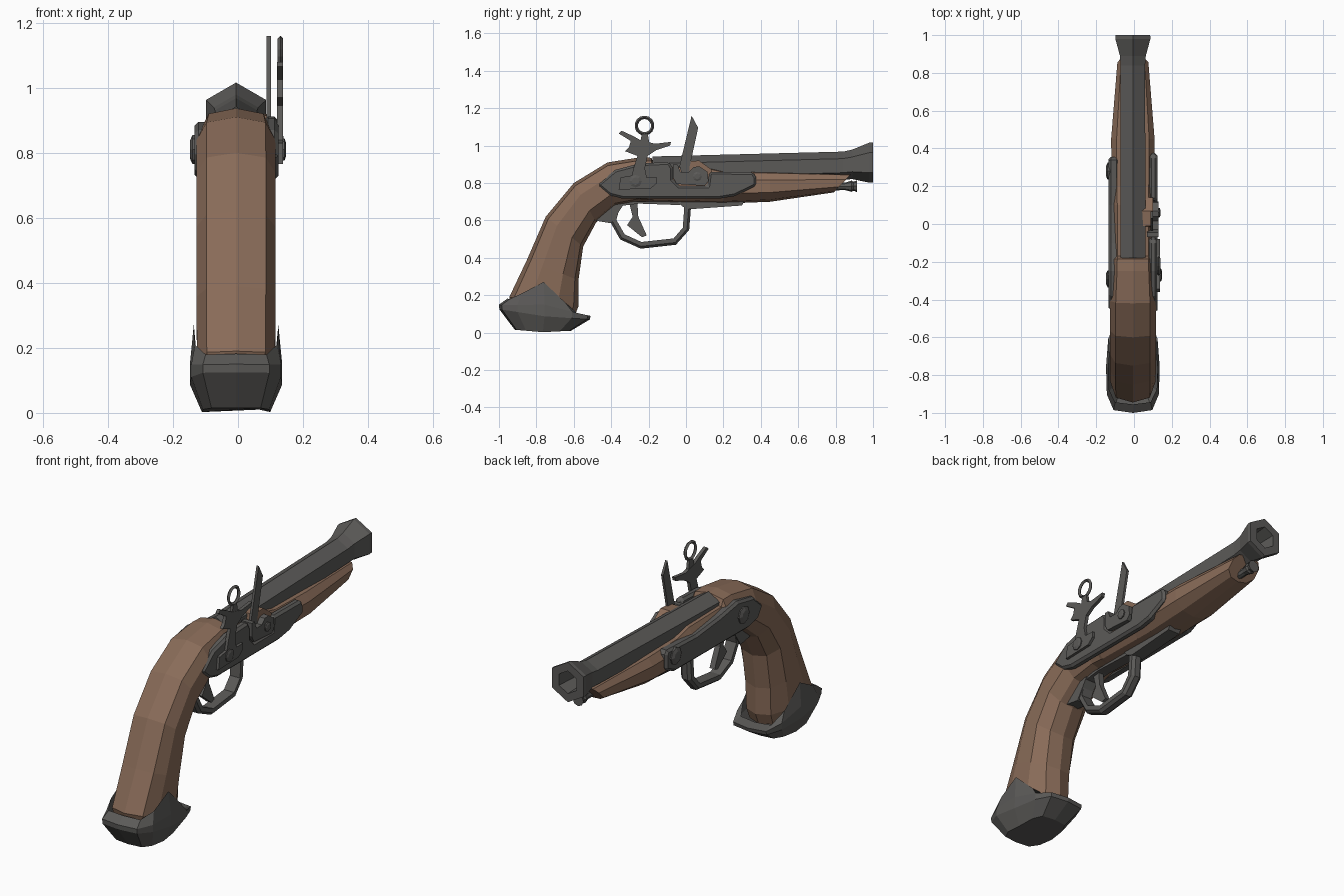
import bpy, bmesh, math

if "Cube" in bpy.data.objects:
    bpy.data.objects.remove(bpy.data.objects["Cube"])

CX = -0.006  # the gun body sits slightly left of the lock


def material(name, rgb):
    m = bpy.data.materials.new(name)
    m.diffuse_color = (*rgb, 1)
    m.use_nodes = True
    m.node_tree.nodes["Principled BSDF"].inputs["Base Color"].default_value = m.diffuse_color
    return m


WOOD = material("walnut wood", (0.25, 0.148, 0.098))
STEEL = material("dark steel", (0.105, 0.102, 0.097))


def finish(name, bm, mat):
    bmesh.ops.recalc_face_normals(bm, faces=bm.faces[:])
    me = bpy.data.meshes.new(name)
    bm.to_mesh(me)
    bm.free()
    me.materials.append(mat)
    ob = bpy.data.objects.new(name, me)
    bpy.context.collection.objects.link(ob)
    return ob


def loft(name, rings, mat, cap_end=True):
    """Skin a list of equal-length point rings."""
    bm = bmesh.new()
    vs = [[bm.verts.new(p) for p in r] for r in rings]
    n = len(vs[0])
    for a, b in zip(vs, vs[1:]):
        for i in range(n):
            j = (i + 1) % n
            bm.faces.new((a[i], a[j], b[j], b[i]))
    bm.faces.new(vs[0])
    if cap_end:
        bm.faces.new(vs[-1])
    return finish(name, bm, mat)


def section(top, bot, hw, prof, bump=0):
    """Symmetric ring from the top/back point to the bottom/front point."""
    def pt(t, w, s):
        lift = bump * max(0, 1 - abs(t - 0.5) * 2.2)
        return (CX + s * w * hw, top[0] + (bot[0] - top[0]) * t,
                top[1] + (bot[1] - top[1]) * t + lift)
    return ([pt(t, w, 1) for t, w in prof] +
            [pt(t, w, -1) for t, w in prof[-2:0:-1]])


def tube(name, rings, n, mat, axis="y"):
    """Round part along y (rings: y, z, r) or along x (rings: x, y, z, r)."""
    out = []
    for r in rings:
        rad = r[-1]
        ang = [2 * math.pi * i / n for i in range(n)]
        if axis == "y":
            out.append([(CX + rad * math.sin(a), r[0], r[1] + rad * math.cos(a)) for a in ang])
        else:
            out.append([(r[0], r[1] + rad * math.sin(a), r[2] + rad * math.cos(a)) for a in ang])
    return loft(name, out, mat)


def plate(name, pts, x0, x1, mat, bevel=0):
    """Side-view outline (y, z) extruded from x0 to x1."""
    ob = loft(name, [[(x, y, z) for y, z in pts] for x in (x0, x1)], mat)
    if bevel:
        m = ob.modifiers.new("edge", "BEVEL")
        m.width, m.segments = bevel, 1
        m.limit_method, m.angle_limit = "ANGLE", math.radians(60)
    return ob


# Wooden stock: grip, wrist and fore-end
stock_prof = [(0, 0), (.07, .75), (.3, 1), (.7, 1), (.93, .6), (1, 0)]
stock = [((-.93, .14), (-.60, .08), .115), ((-.945, .19), (-.575, .14), .12),
         ((-.85, .39), (-.575, .28), .122), ((-.75, .62), (-.55, .46), .122),
         ((-.60, .80), (-.48, .59), .122), ((-.42, .91), (-.38, .675), .121),
         ((-.25, .937), (-.25, .70), .112), ((-.185, .935), (-.185, .695), .11),
         ((-.17, .90), (-.17, .695), .11), ((.10, .895), (.10, .69), .11),
         ((.20, .87), (.20, .69), .112), ((.45, .865), (.45, .70), .115),
         ((.885, .85), (.79, .75), .082)]
loft("stock", [section(*s, stock_prof) for s in stock], WOOD)

# Raised wood beside the pan
plate("pan_shoulder", [(-.02, .84), (-.01, .915), (.07, .92), (.14, .87), (.14, .84)], .04, .1, WOOD)

# Steel butt cap with peaked sides
cap_prof = [(0, 0), (.03, .72), (.2, .97), (.5, 1), (.8, .92), (.97, .68), (1, 0)]
cap = [((-.915, .015), (-.615, .01), .105, -.01), ((-.998, .125), (-.515, .07), .142, -.01),
       ((-1.0, .15), (-.51, .09), .142, .03), ((-.955, .182), (-.568, .10), .13, .13)]
loft("butt_cap", [section(t, b, w, cap_prof, u) for t, b, w, u in cap], STEEL, False)

# Six-sided barrel with flared, hollow muzzle
tube("barrel", [(-.18, .865, .077), (.84, .893, .075), (.89, .9, .079), (.98, .909, .107),
                (1, .91, .106), (1, .91, .06), (.86, .905, .05)], 6, STEEL)

# Ramrod tip under the muzzle
tube("ramrod", [(.74, .78, .02), (.85, .782, .02), (.885, .783, .03), (.895, .783, .024),
                (.915, .783, .032)], 8, STEEL)

# Lock plate on the right, side plate on the left
plate("lock_plate", [(-.475, .79), (-.38, .87), (-.25, .905), (-.09, .912), (-.07, .88),
                     (-.07, .82), (-.035, .785), (.115, .785), (.125, .86), (.36, .858),
                     (.375, .83), (.375, .785), (.26, .73), (.18, .717), (-.34, .717),
                     (-.41, .735)], .08, .124, STEEL, .012)
plate("side_plate", [(-.46, .80), (-.38, .87), (-.25, .895), (-.1, .87), (.1, .85), (.34, .86),
                     (.355, .84), (.355, .76), (.28, .725), (-.34, .72), (-.42, .74)],
      -.134, -.08, STEEL, .012)
for name, y, z, r in (("front_bolt", .28, .81, .045), ("rear_bolt", -.29, .81, .045)):
    tube(name, [(-.12, y, z, r), (-.14, y, z, r), (-.148, y, z, r * .6)], 8, STEEL, "x")

# Flash pan and its screw
plate("flash_pan", [(-.07, .83), (-.05, .795), (.10, .785), (.12, .81), (.115, .86),
                    (.07, .89), (.04, .885), (.015, .86), (-.03, .86), (-.045, .9), (-.07, .9)],
      .07, .13, STEEL)
tube("pan_screw", [(.12, .06, .835, .025), (.136, .06, .835, .025), (.14, .06, .835, .015)],
     8, STEEL, "x")

# Frizzen: upright striking blade
plate("frizzen", [(-.02, .84), (-.035, .89), (.03, 1.16), (.065, 1.095), (.02, .89), (.02, .84)],
      .088, .101, STEEL)

# Hammer with jaws, screw and ring
plate("hammer", [(-.36, .765), (-.35, .83), (-.29, .84), (-.28, .88), (-.26, .945), (-.325, .97),
                 (-.305, .99), (-.295, 1.025), (-.36, 1.065), (-.345, 1.08), (-.28, 1.05),
                 (-.245, 1.03), (-.165, 1.01), (-.08, 1.02), (-.085, 1.0), (-.16, .975),
                 (-.205, .945), (-.22, .88), (-.21, .83), (-.155, .83), (-.155, .80),
                 (-.19, .77)], .12, .138, STEEL)
plate("ring_stem", [(-.245, 1.02), (-.235, 1.065), (-.205, 1.065), (-.195, 1.01)], .122, .137, STEEL)
tube("hammer_screw", [(.12, -.27, .81, .034), (.143, -.27, .81, .034), (.148, -.27, .81, .02)],
     8, STEEL, "x")
bpy.ops.mesh.primitive_torus_add(location=(.13, -.222, 1.107), rotation=(0, math.pi / 2, 0),
                                 major_segments=14, minor_segments=4,
                                 major_radius=.044, minor_radius=.009)
ring = bpy.context.object
ring.name = "hammer_ring"
ring.data.materials.append(STEEL)

# Trigger guard: strip swept along a side-view path
path = [(.01, .69), (.0, .555), (-.06, .487), (-.24, .467), (-.34, .512), (-.39, .60), (-.37, .68)]
rings = []
for i, (y, z) in enumerate(path):
    a, b = path[max(i - 1, 0)], path[min(i + 1, len(path) - 1)]
    dy, dz = b[0] - a[0], b[1] - a[1]
    k = .018 / math.hypot(dy, dz)
    ny, nz = -dz * k, dy * k
    rings.append([(CX + sx * w, y + s * ny, z + s * nz)
                  for sx, w, s in ((-1, .03, -1), (1, .03, -1), (1, .03, .3), (1, .015, 1),
                                   (-1, .015, 1), (-1, .03, .3))])
loft("trigger_guard", rings, STEEL)
plate("guard_front_plate", [(-.04, .70), (.31, .70), (.30, .68), (.02, .66), (-.02, .675)],
      CX - .035, CX + .035, STEEL)
plate("guard_rear_plate", [(-.49, .60), (-.40, .585), (-.37, .63), (-.33, .69), (-.38, .70)],
      CX - .035, CX + .035, STEEL)
plate("guard_tang", [(-.39, .70), (-.37, .675), (-.25, .69), (-.03, .682), (-.03, .70)],
      CX - .03, CX + .03, STEEL)

# Trigger
plate("trigger", [(-.305, .70), (-.26, .70), (-.255, .62), (-.21, .52), (-.235, .51),
                  (-.315, .575), (-.285, .62)], CX - .015, CX + .015, STEEL)
